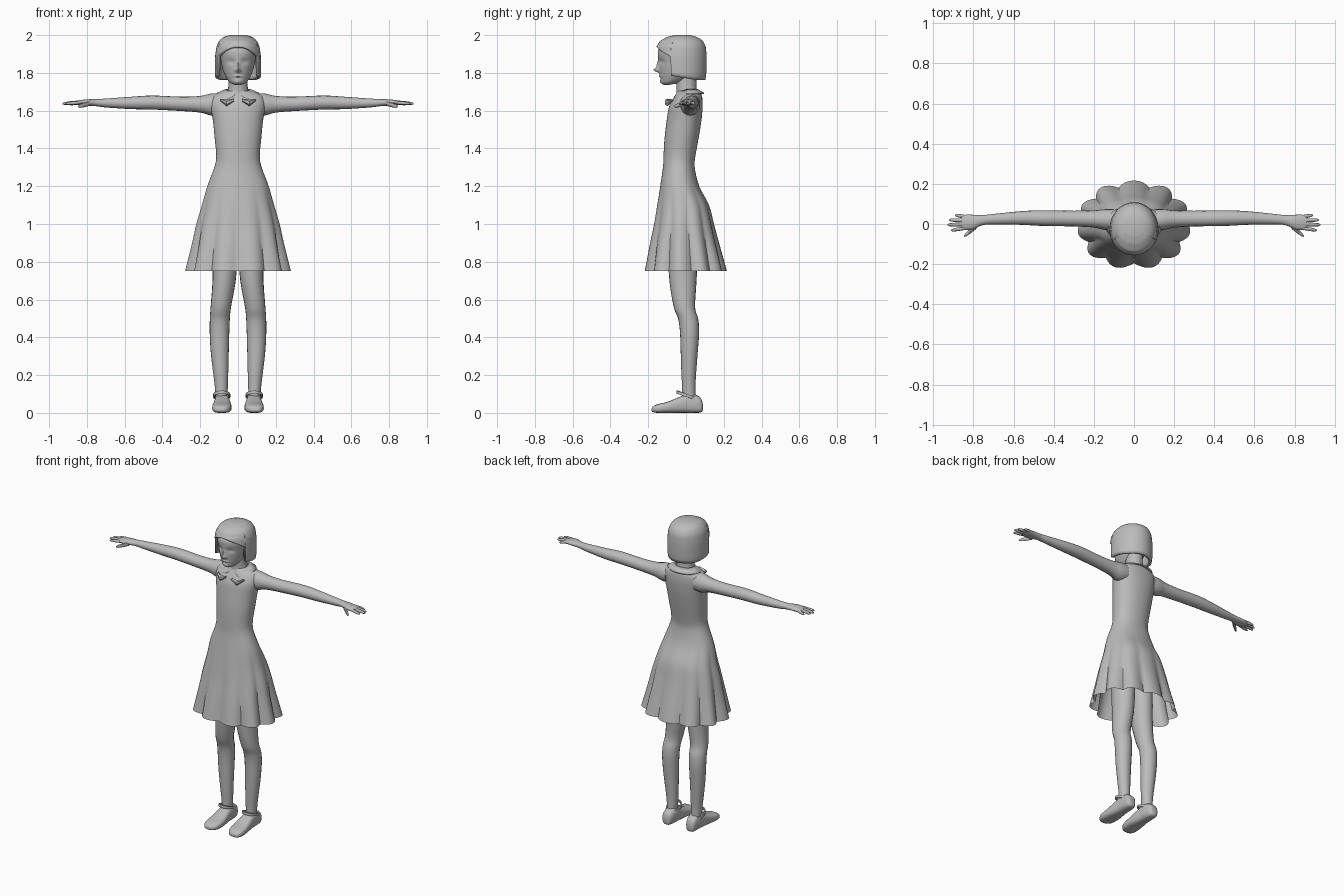
import bpy, bmesh, math
from math import sin, cos, pi, exp, radians

if "Cube" in bpy.data.objects:
    bpy.data.objects.remove(bpy.data.objects["Cube"])

grey = bpy.data.materials.new("plain_grey")
grey.diffuse_color = (0.5, 0.5, 0.5, 1)
grey.use_nodes = True
grey.node_tree.nodes["Principled BSDF"].inputs["Base Color"].default_value = grey.diffuse_color


def finish(name, bm, mirror=False, thickness=0, angle=50):
    bmesh.ops.recalc_face_normals(bm, faces=bm.faces)
    me = bpy.data.meshes.new(name)
    bm.to_mesh(me)
    bm.free()
    ob = bpy.data.objects.new(name, me)
    bpy.context.collection.objects.link(ob)
    me.materials.append(grey)
    if thickness:
        mod = ob.modifiers.new("thickness", 'SOLIDIFY')
        mod.thickness, mod.offset = thickness, -1
    if mirror:
        mod = ob.modifiers.new("mirror", 'MIRROR')
        mod.use_axis[0] = True
        mod.use_mirror_merge = False
    bpy.ops.object.select_all(action='DESELECT')
    ob.select_set(True)
    bpy.context.view_layer.objects.active = ob
    bpy.ops.object.shade_smooth_by_angle(angle=radians(angle))
    return ob


def smooth_rings(rings, sub):
    """Catmull-Rom interpolation between key rings."""
    out = []
    for i in range(len(rings) - 1):
        p = [rings[max(0, min(len(rings) - 1, i + k))] for k in (-1, 0, 1, 2)]
        for s in range(sub):
            t = s / sub
            out.append([0.5 * (2 * b + (c - a) * t + (2 * a - 5 * b + 4 * c - d) * t * t
                               + (3 * b - a - 3 * c + d) * t ** 3) for a, b, c, d in zip(*p)])
    return out + [list(rings[-1])]


def skin(bm, rows, closed=True, caps=(True, True)):
    vs = [[bm.verts.new(p) for p in row] for row in rows]
    n = len(vs[0])
    for a, b in zip(vs, vs[1:]):
        for j in range(n if closed else n - 1):
            k = (j + 1) % n
            bm.faces.new((a[j], a[k], b[k], b[j]))
    if caps[0]:
        bm.faces.new(vs[0])
    if caps[1]:
        bm.faces.new(vs[-1])


def loft(bm, rings, n=16, axis='z', sub=3, power=1.0, shape=None, caps=(True, True)):
    """Rings are (position along axis, u min, u max, v min, v max)."""
    rows = []
    for t, u0, u1, v0, v1 in smooth_rings(rings, sub):
        row = []
        for j in range(n):
            f = 2 * pi * j / n
            s, c = sin(f), cos(f)
            s, c = (math.copysign(abs(q) ** power, q) for q in (s, c))
            k = shape(t, f) if shape else 1
            u = (u0 + u1) / 2 + (u1 - u0) / 2 * s * k
            v = (v0 + v1) / 2 + (v1 - v0) / 2 * c * k
            row.append({'z': (u, v, t), 'x': (t, u, v), 'y': (u, t, v)}[axis])
        rows.append(row)
    skin(bm, rows, caps=caps)


# Dress: bodice and flared skirt with eleven scalloped folds
def pleat(z, f):
    a = 0.13 * max(0, min(1, (1.22 - z) / 0.45))
    return 1 - a * (1 - abs(cos(5.5 * f)))


def sym(t, w, y0, y1):
    return (t, -w, w, y0, y1)


bm = bmesh.new()
loft(bm, [sym(*r) for r in (
    (0.75, .283, -.225, .217), (0.9, .245, -.195, .175), (1.0, .222, -.173, .148),
    (1.1, .192, -.155, .122), (1.2, .163, -.137, .07), (1.3, .125, -.122, .046),
    (1.36, .115, -.119, .05), (1.45, .123, -.114, .066), (1.55, .133, -.102, .082),
    (1.62, .145, -.09, .088), (1.66, .143, -.07, .087), (1.685, .122, -.055, .082),
    (1.705, .07, -.045, .066))], n=88, power=0.92, shape=pleat, caps=(False, True))
finish("dress", bm)

# Collar: two rounded flaps meeting at the front of the neck
bm = bmesh.new()
rows = [[], [], []]
for j in range(41):
    f = radians(8 + 344 * j / 40)
    front = max(0, -cos(f + pi))                  # 1 at front, 0 at sides
    w = min(1, min(j, 40 - j) / 5) ** 0.6          # flaps narrow at the opening
    for i, q in enumerate((0, 0.5, 1)):
        r = 0.062 + 0.047 * q * w
        x, y = r * sin(f) * 1.03, 0.012 - r * cos(f) * (0.95 if front else 0.78)
        rows[i].append((x, y, 1.716 - 0.018 * front - q * w * (0.022 + 0.036 * front)))
skin(bm, rows, closed=False, caps=(False, False))
finish("collar", bm, thickness=0.008)

# Small bow tips below the collar
bm = bmesh.new()
loft(bm, [(.02, -.108, -.092, 1.65, 1.664), (.06, -.112, -.085, 1.624, 1.66),
          (.095, -.085, -.065, 1.652, 1.662)], n=6, axis='x', sub=1)
finish("collar_tip", bm, mirror=True, angle=25)

# Neck
bm = bmesh.new()
loft(bm, [sym(1.66, .075, -.055, .07), sym(1.705, .055, -.05, .058),
          sym(1.75, .05, -.052, .055), sym(1.8, .05, -.05, .055)], n=20)
finish("neck", bm)

# Head with softly modelled face
bm = bmesh.new()
loft(bm, [sym(*r) for r in (
    (1.737, .018, -.118, -.085), (1.748, .042, -.13, -.035), (1.775, .063, -.136, .02),
    (1.81, .078, -.14, .055), (1.86, .09, -.145, .08), (1.92, .1, -.147, .09),
    (1.97, .075, -.11, .06))], n=56, sub=6)
bumps = ((0, 1.815, .012, .011, -.03), (0, 1.84, .008, .022, -.012),
         (.036, 1.858, .018, .011, .013), (.036, 1.856, .011, .006, -.006),
         (0, 1.782, .02, .006, -.007), (0, 1.773, .022, .003, .006),
         (0, 1.752, .018, .01, -.006))
for v in bm.verts:
    if v.co.y < -0.06:
        x, z = abs(v.co.x), v.co.z
        v.co.y += sum(d * exp(-((x - bx) / sx) ** 2 - ((z - bz) / sz) ** 2)
                      for bx, bz, sx, sz, d in bumps)
finish("head", bm)

# Bobbed hair with a fringe parted over the forehead
hair = [(2.0, .045, -.06, .025), (1.99, .078, -.1, .06), (1.97, .1, -.137, .09),
        (1.94, .114, -.156, .105), (1.89, .121, -.163, .109), (1.84, .122, -.163, .109),
        (1.79, .122, -.16, .107), (1.75, .116, -.155, .1)]


def hair_at(z):
    for a, b in zip(hair, hair[1:]):
        if z >= b[0]:
            t = (a[0] - z) / (a[0] - b[0])
            return [p + (q - p) * t for p, q in zip(a, b)]
    return hair[-1]


def hair_end(deg):
    d = abs(deg)
    if d <= 66:
        return 1.94 - 0.055 * (d / 66) ** 1.5
    return 1.785 - 0.022 * min(1, (d - 66) / 60)


angles = [-180 + 6 * i for i in range(60)]
angles = sorted(angles + [-67, 67])
rows = []
for i in range(17):
    row = []
    for d in angles:
        z = 2.0 + (hair_end(d) - 2.0) * (i / 16) ** 1.3
        _, w, y0, y1 = hair_at(z)
        f = radians(d)
        row.append((w * sin(f), (y0 + y1) / 2 - (y1 - y0) / 2 * cos(f), z))
    rows.append(row)
bm = bmesh.new()
skin(bm, rows, caps=(True, False))
finish("hair", bm, thickness=0.018)

# Arms running into the palms
bm = bmesh.new()
loft(bm, [(.10, -.035, .075, 1.575, 1.69), (.145, -.03, .075, 1.575, 1.69),
          (.2, -.018, .068, 1.59, 1.678), (.3, -.012, .066, 1.598, 1.674),
          (.45, -.01, .068, 1.606, 1.68), (.56, -.004, .064, 1.608, 1.674),
          (.7, -.002, .05, 1.617, 1.664), (.755, -.006, .044, 1.624, 1.661),
          (.8, -.026, .046, 1.626, 1.66), (.84, -.03, .046, 1.628, 1.655),
          (.862, -.024, .042, 1.633, 1.65)], n=16, axis='x')
finish("arm", bm, mirror=True)

# Fingers and thumb: start x, y, z, then tip x, y, z, and radius
fingers = ((.845, .037, 1.642, .892, .044, 1.634, .009),
           (.85, .018, 1.644, .922, .02, 1.636, .0095),
           (.85, -.002, 1.644, .93, -.004, 1.637, .0095),
           (.845, -.021, 1.642, .912, -.032, 1.637, .009),
           (.785, -.012, 1.638, .846, -.06, 1.622, .012))
bm = bmesh.new()
for x0, y0, z0, x1, y1, z1, r in fingers:
    rings = []
    for t, k in ((0, 1), (.5, 1), (.85, .8), (1, .3)):
        y, z = y0 + (y1 - y0) * t, z0 + (z1 - z0) * t
        rings.append((x0 + (x1 - x0) * t, y - r * k, y + r * k, z - r * k, z + r * k))
    loft(bm, rings, n=8, axis='x', sub=1)
finish("fingers", bm, mirror=True)

# Legs
bm = bmesh.new()
loft(bm, [(.05, .06, .118, -.022, .052), (.13, .054, .122, -.02, .05),
          (.2, .052, .13, -.024, .053), (.32, .049, .144, -.028, .062),
          (.43, .046, .15, -.032, .07), (.5, .043, .149, -.042, .064),
          (.56, .037, .145, -.065, .048), (.7, .012, .135, -.088, .056),
          (.85, .003, .135, -.095, .06), (1.1, .002, .13, -.1, .05)], n=20)
finish("leg", bm, mirror=True)

# Shoes, lofted from heel to toe
bm = bmesh.new()
loft(bm, [(.089, .07, .102, .012, .045), (.078, .056, .116, .002, .08),
          (.04, .046, .122, .0, .1), (0, .044, .124, .0, .098),
          (-.05, .038, .13, .0, .078), (-.1, .034, .136, .0, .058),
          (-.15, .04, .135, .0, .046), (-.175, .058, .122, .004, .034),
          (-.182, .075, .106, .01, .022)], n=20, axis='y', power=0.7)
finish("shoe", bm, mirror=True)

# Ankle straps: flat bands tilted down towards the heel
bm = bmesh.new()
rows = []
for r, h in ((.04, -.008), (.046, -.008), (.045, .008), (.038, .008), (.04, -.008)):
    rows.append([(.086 + r * sin(f), .004 + r * 1.2 * cos(f), .092 + h - .018 * cos(f))
                 for f in (2 * pi * j / 24 for j in range(24))])
skin(bm, rows, caps=(False, False))
bmesh.ops.remove_doubles(bm, verts=bm.verts, dist=1e-5)
finish("ankle_strap", bm, mirror=True)
